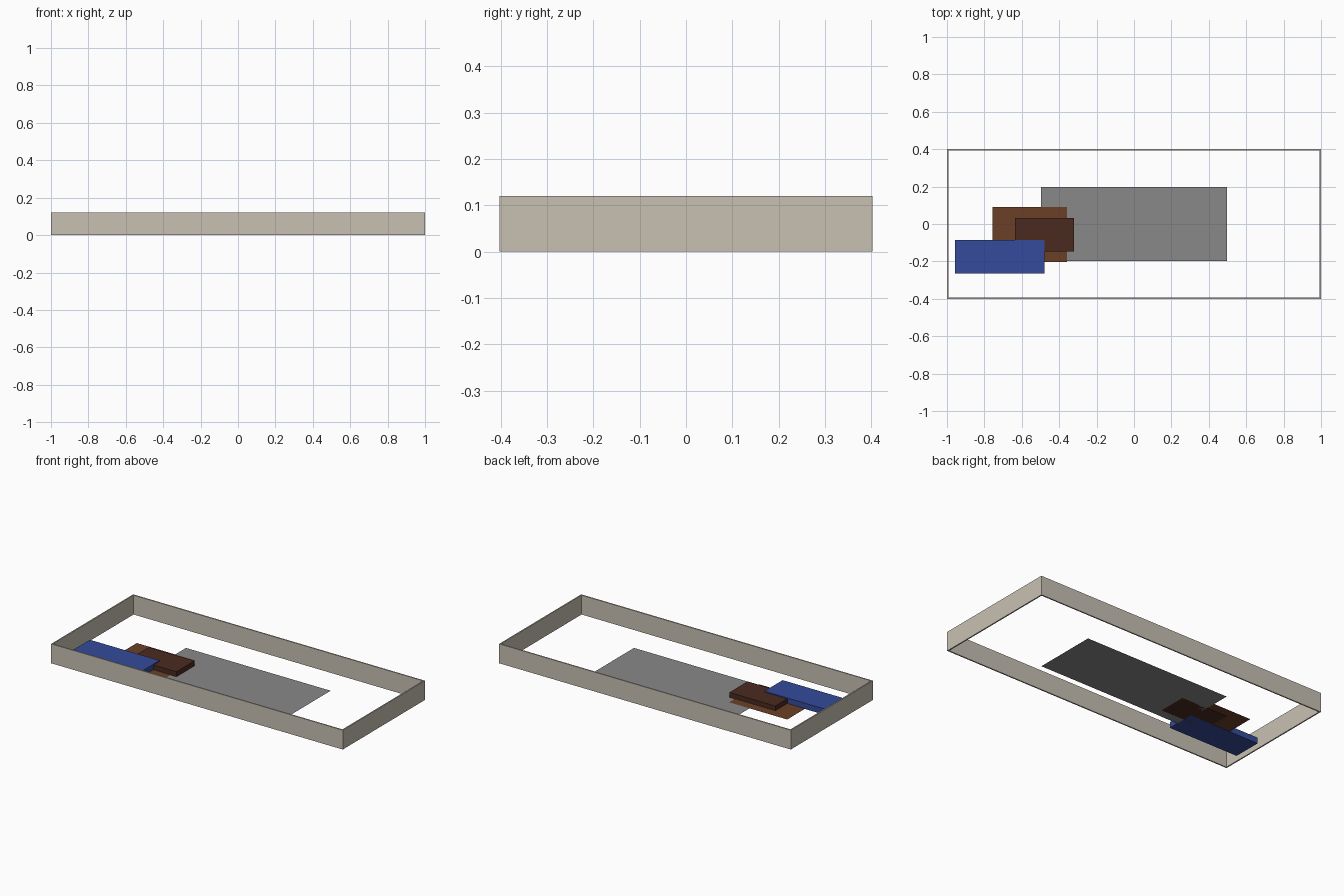
import bpy
import bmesh

if "Cube" in bpy.data.objects:
    bpy.data.objects.remove(bpy.data.objects["Cube"])


def material(name, rgb):
    m = bpy.data.materials.new(name)
    m.diffuse_color = (*rgb, 1)
    m.use_nodes = True
    m.node_tree.nodes["Principled BSDF"].inputs["Base Color"].default_value = m.diffuse_color
    return m


def part(name, x, y, z, mat):
    """Box spanning the ranges; a flat sheet when z has no height."""
    bm = bmesh.new()
    if z[0] == z[1]:
        bmesh.ops.create_grid(bm, x_segments=1, y_segments=1, size=0.5)
    else:
        bmesh.ops.create_cube(bm, size=1)
    size = [r[1] - r[0] for r in (x, y, z)]
    mid = [(r[0] + r[1]) / 2 for r in (x, y, z)]
    for v in bm.verts:
        v.co = [c * s + m for c, s, m in zip(v.co, size, mid)]
    me = bpy.data.meshes.new(name)
    bm.to_mesh(me)
    bm.free()
    me.materials.append(mat)
    ob = bpy.data.objects.new(name, me)
    bpy.context.collection.objects.link(ob)
    return ob


plaster = material("plaster", (0.58, 0.53, 0.45))
grey = material("carpet_grey", (0.25, 0.25, 0.25))
brown = material("wood", (0.147, 0.051, 0.02))
dark = material("dark_wood", (0.07, 0.023, 0.014))
blue = material("blue_fabric", (0.035, 0.07, 0.33))

# Four thin perimeter walls
L, W, H, T = 1.0, 0.402, 0.12, 0.008
for name, s in (("right", 1), ("left", -1)):
    part(name + "_wall", sorted((s * L, s * (L - T))), (-W, W), (0, H), plaster)
for name, s in (("back", 1), ("front", -1)):
    part(name + "_wall", (-L + T, L - T), sorted((s * W, s * (W - T))), (0, H), plaster)

# Flat floor coverings
part("floor_panel", (-0.496, 0.496), (-0.199, 0.199), (0, 0), grey)
part("rug", (-0.757, -0.359), (-0.203, 0.09), (0.002, 0.002), brown)

# Low furniture blocks
part("low_table", (-0.635, -0.32), (-0.146, 0.032), (0, 0.031), dark)
part("sofa_block", (-0.956, -0.478), (-0.264, -0.085), (0, 0.036), blue)
